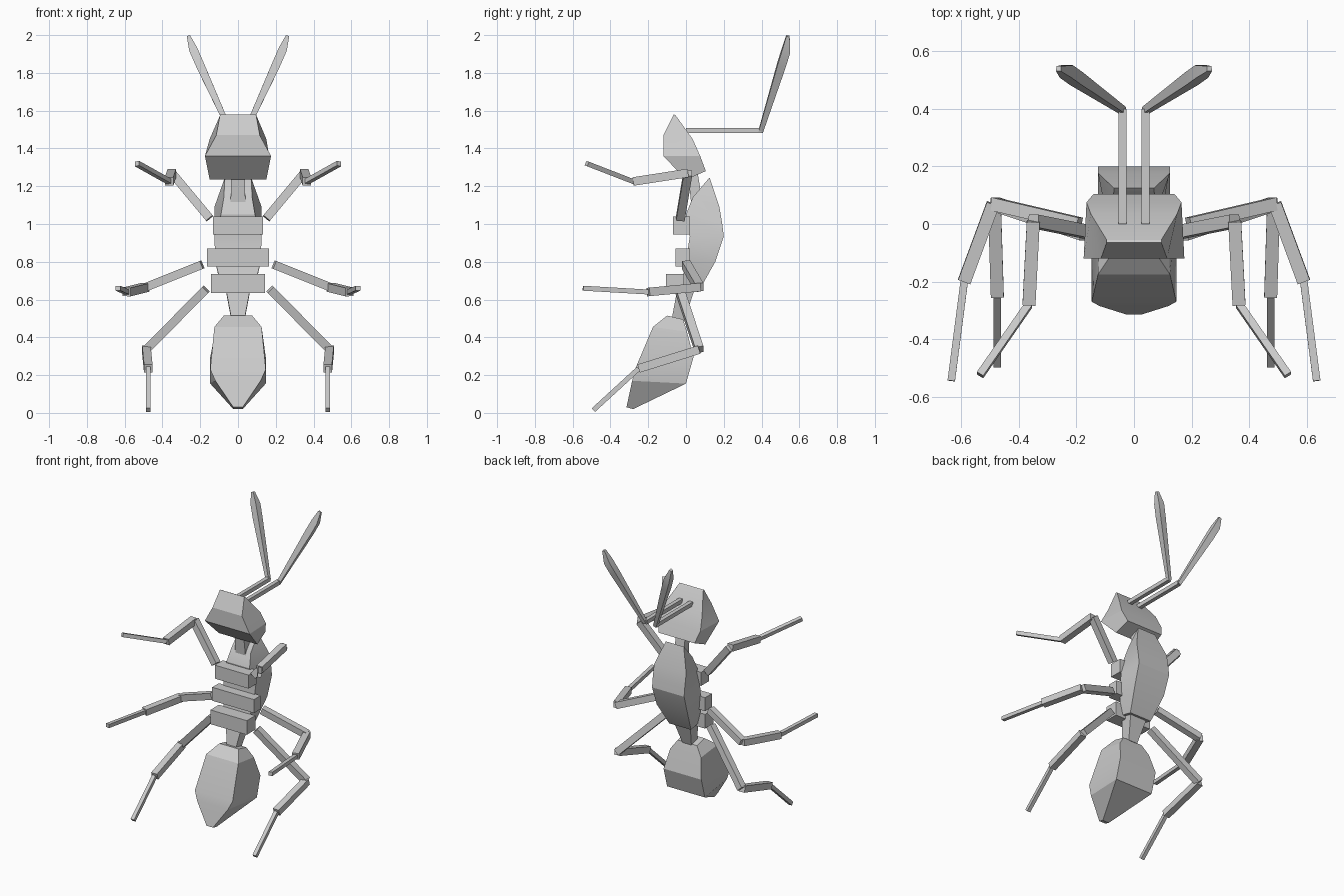
import bpy, bmesh, math
from mathutils import Vector

if "Cube" in bpy.data.objects:
    bpy.data.objects.remove(bpy.data.objects["Cube"])

grey = bpy.data.materials.new("shell_grey")
grey.diffuse_color = (0.6, 0.6, 0.6, 1)
grey.use_nodes = True
grey.node_tree.nodes["Principled BSDF"].inputs["Base Color"].default_value = grey.diffuse_color


def loft(name, rings):
    """Skin a list of four-cornered rings and cap both ends."""
    bm = bmesh.new()
    loops = [[bm.verts.new(p) for p in ring] for ring in rings]
    for a, b in zip(loops, loops[1:]):
        for i in range(4):
            j = (i + 1) % 4
            bm.faces.new((a[i], a[j], b[j], b[i]))
    bm.faces.new(loops[0][::-1])
    bm.faces.new(loops[-1])
    bmesh.ops.recalc_face_normals(bm, faces=bm.faces)
    mesh = bpy.data.meshes.new(name)
    bm.to_mesh(mesh)
    bm.free()
    mesh.materials.append(grey)
    ob = bpy.data.objects.new(name, mesh)
    bpy.context.collection.objects.link(ob)
    bpy.ops.object.select_all(action='DESELECT')
    ob.select_set(True)
    bpy.context.view_layer.objects.active = ob
    bpy.ops.object.shade_smooth_by_angle(angle=math.radians(25))
    return ob


def body(name, sections):
    """Each section: front y, z, half width, then back y, z, half width."""
    loft(name, [[(-fw, fy, fz), (fw, fy, fz), (bw, by, bz), (-bw, by, bz)]
                for fy, fz, fw, by, bz, bw in sections])


def bar(name, points, sizes):
    """Square bar along a path, sizes are full thicknesses."""
    pts = [Vector(p) for p in points]
    axis = (pts[-1] - pts[0]).normalized()
    ref = Vector((1, 0, 0)) if abs(axis.y) > 0.7 else Vector((0, 1, 0))
    u = axis.cross(ref).normalized()
    v = axis.cross(u)
    loft(name, [[p + (u * a + v * b) * s / 2 for a, b in
                 ((-1, -1), (1, -1), (1, 1), (-1, 1))]
                for p, s in zip(pts, sizes)])


# Head and neck
body("head", [
    (-.065, 1.58, .095, -.055, 1.575, .095),
    (-.12, 1.47, .115, .035, 1.45, .15),
    (-.12, 1.36, .175, .075, 1.36, .165),
    (0, 1.235, .15, .105, 1.28, .14)])
body("neck", [
    (.01, 1.28, .035, .06, 1.28, .035),
    (.03, 1.08, .04, .09, 1.1, .04)])

# Thorax and waist
body("thorax", [
    (.115, 1.235, .07, .125, 1.245, .07),
    (.035, 1.14, .075, .177, 1.09, .125),
    (0, 1.05, .09, .192, 1.0, .125),
    (.02, .935, .125, .2, .935, .125),
    (0, .80, .12, .155, .80, .12),
    (-.03, .66, .085, .065, .64, .085)])
body("waist", [
    (-.045, .66, .065, .045, .65, .065),
    (-.075, .50, .035, -.01, .49, .035)])

# Abdomen
body("abdomen", [
    (-.1, .515, .075, -.015, .495, .075),
    (-.175, .455, .125, .005, .43, .12),
    (-.27, .23, .147, .04, .295, .147),
    (-.285, .17, .12, 0, .155, .147),
    (-.315, .03, .025, -.28, .02, .025)])

# Hip plates across the front of the thorax
for name, w, y0, y1, z0, z1 in (
        ("front_hip_plate", .132, -.07, .02, .945, 1.04),
        ("middle_hip_plate", .163, -.055, .02, .775, .87),
        ("rear_hip_plate", .142, -.105, -.01, .635, .735)):
    body(name, [(y0, z0, w, y1, z0, w), (y0, z1, w, y1, z1, w)])

# Joint positions: hip, knee, ankle, tip
legs = {
    "front": ((.15, -.03, 1.03), (.35, .01, 1.27), (.365, -.28, 1.225), (.535, -.525, 1.32)),
    "middle": ((.19, 0, .785), (.49, .07, .665), (.59, -.2, .64), (.635, -.545, .66)),
    "rear": ((.17, -.035, .655), (.485, .07, .335), (.475, -.25, .235), (.475, -.49, .015)),
}
for side, s in (("right", 1), ("left", -1)):
    for pos, joints in legs.items():
        j = [(x * s, y, z) for x, y, z in joints]
        for part, a, b, t in (("thigh", 0, 1, .045), ("shin", 1, 2, .045),
                              ("foot", 2, 3, .026)):
            bar(f"{side}_{pos}_{part}", (j[a], j[b]), (t, t))
    # Antenna: straight base and clubbed tip
    bar(f"{side}_antenna_base",
        ((.04 * s, .0, 1.495), (.04 * s, .4, 1.495)), (.028, .028))
    bar(f"{side}_antenna_tip",
        ((.04 * s, .395, 1.488), (.20 * s, .505, 1.84),
         (.235 * s, .53, 1.92), (.262 * s, .54, 1.995)),
        (.024, .045, .045, .018))
